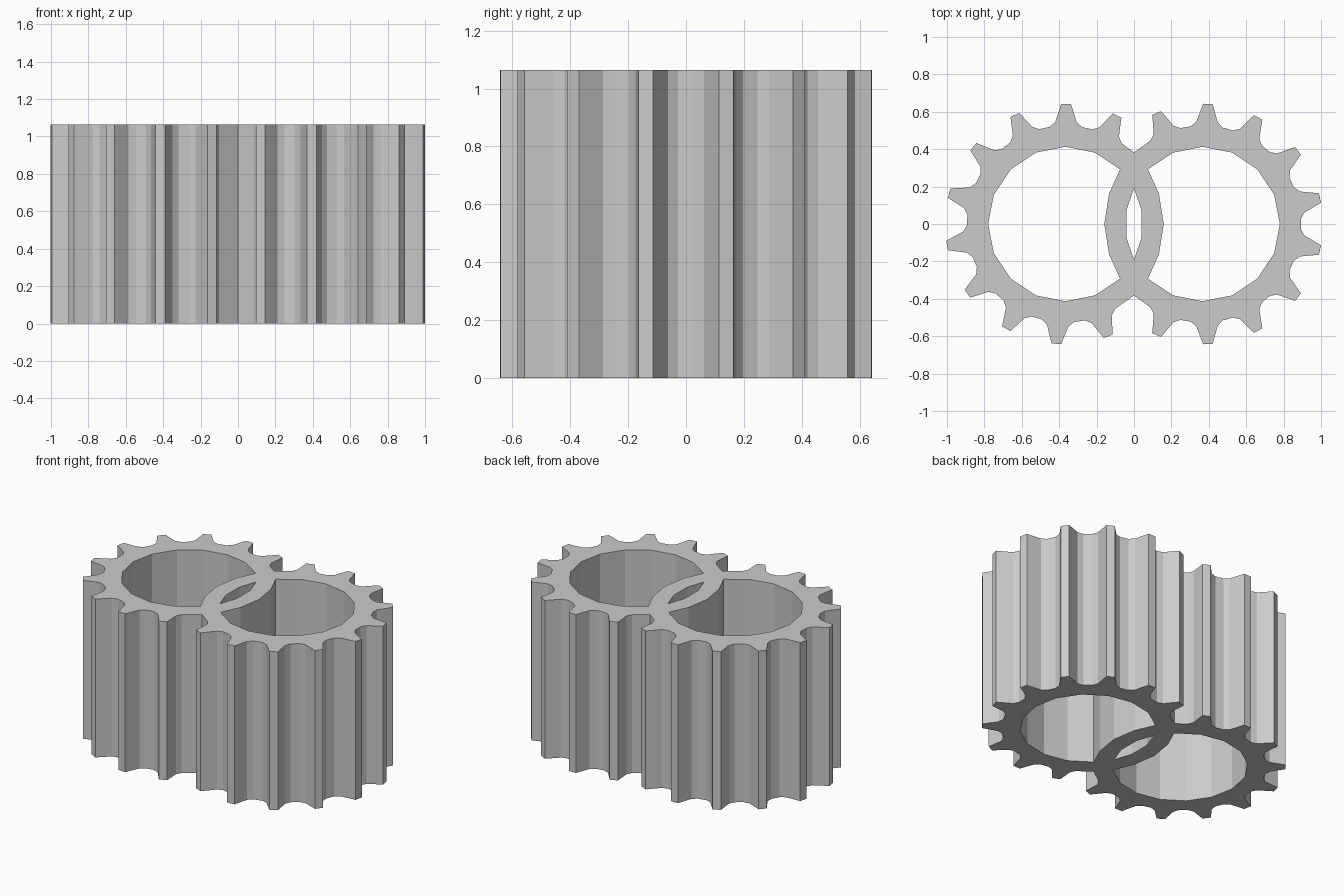
import bpy, bmesh
from math import radians, cos, sin

cube = bpy.data.objects.get("Cube")
if cube:
    bpy.data.objects.remove(cube, do_unlink=True)

HEIGHT = 1.064
OFFSET = 0.367       # distance of each gear axis from the middle
TIP, BASE, ROOT, BORE = 0.643, 0.548, 0.526, 0.413
TOOTH = [(-9.5, ROOT), (-6, BASE), (-2.3, TIP), (2.3, TIP), (6, BASE), (9.5, ROOT)]


def polar(side, radius, degrees):
    a = radians(degrees)
    return (side * OFFSET + radius * cos(a), radius * sin(a))


def toothed_rim(side, middle, step, count=10):
    """Outer rim of one gear, counter-clockwise, without the overlapped part."""
    rim = []
    for i in range(count):
        centre = middle + (i - (count - 1) / 2) * step
        rim += [polar(side, r, centre + a) for a, r in TOOTH]
    return rim


def bore(side):
    """Hole of one gear, closed off by the rim of the other gear."""
    loop = [polar(1, BORE, i * 22.5) for i in range(-6, 7)]
    loop += [polar(-1, ROOT, a) for a in (18, 0, -18)]
    return [(side * x, y) for x, y in loop]


# Outline of the joined gears, two bores and the lens between them
outline = toothed_rim(1, 0, 25) + [(0, 0.383)] + toothed_rim(-1, 177.7, 25.15) + [(0, -0.383)]
lens = [(0, 0.19), (-0.041, 0.072), (-0.041, -0.072),
        (0, -0.19), (0.041, -0.072), (0.041, 0.072)]

bm = bmesh.new()
for loop in (outline, bore(1), bore(-1), lens):
    verts = [bm.verts.new((x, y, 0)) for x, y in loop]
    for a, b in zip(verts, verts[1:] + verts[:1]):
        bm.edges.new((a, b))
bmesh.ops.triangle_fill(bm, use_beauty=True, use_dissolve=False, edges=bm.edges[:])

# Raise the flat section into a solid
raised = bmesh.ops.extrude_face_region(bm, geom=bm.faces[:], use_keep_orig=True)
top = [g for g in raised["geom"] if isinstance(g, bmesh.types.BMVert)]
bmesh.ops.translate(bm, verts=top, vec=(0, 0, HEIGHT))
bmesh.ops.recalc_face_normals(bm, faces=bm.faces[:])

mesh = bpy.data.meshes.new("interlocked_gears")
bm.to_mesh(mesh)
bm.free()
gears = bpy.data.objects.new("interlocked_gears", mesh)
bpy.context.collection.objects.link(gears)

# Plain grey
grey = bpy.data.materials.new("light_grey")
grey.use_nodes = True
colour = (0.6, 0.6, 0.6, 1)
grey.diffuse_color = colour
grey.node_tree.nodes["Principled BSDF"].inputs["Base Color"].default_value = colour
mesh.materials.append(grey)
